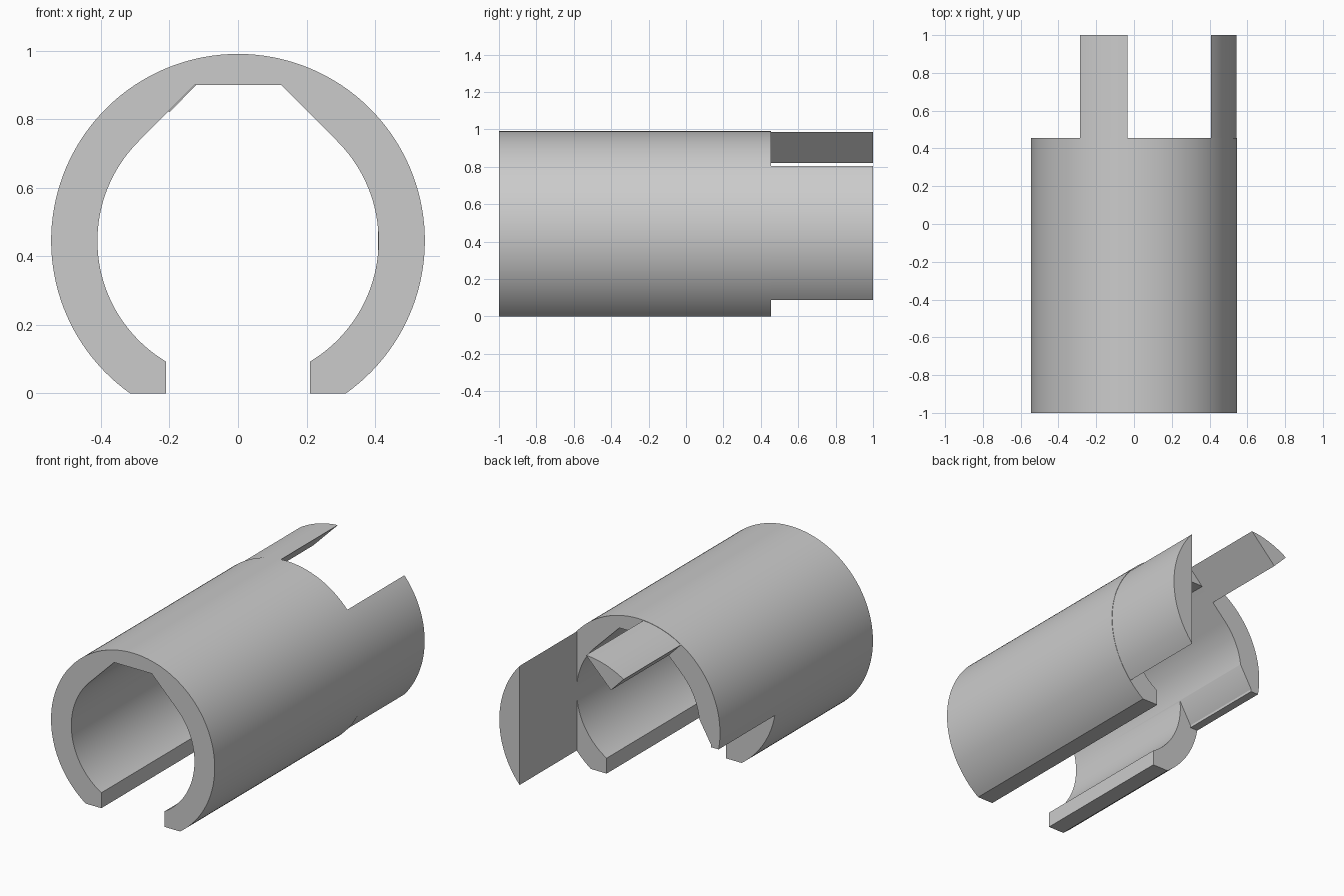
import bpy
import bmesh
from math import sin, cos, acos, asin, pi

R_OUT, R_IN, R_TAB, AXIS_Z = 0.545, 0.41, 0.543, 0.445
FRONT, SHOULDER, BACK = -1.0, 0.455, 1.0

cube = bpy.data.objects.get("Cube")
if cube:
    bpy.data.objects.remove(cube, do_unlink=True)

grey = bpy.data.materials.new("plain_grey")
grey.use_nodes = True
colour = (0.6, 0.6, 0.6, 1)
grey.diffuse_color = colour
grey.node_tree.nodes["Principled BSDF"].inputs["Base Color"].default_value = colour


def arc(radius, start, end, steps):
    """Points (x, z) on a circle around the tube axis."""
    angles = [start + (end - start) * i / steps for i in range(steps + 1)]
    return [(radius * cos(a), AXIS_Z + radius * sin(a)) for a in angles]


def prism(name, outline, y0, y1):
    """Extrude an (x, z) outline along y."""
    bm = bmesh.new()
    face = bm.faces.new([bm.verts.new((x, y0, z)) for x, z in outline])
    made = bmesh.ops.extrude_face_region(bm, geom=[face])["geom"]
    verts = [g for g in made if isinstance(g, bmesh.types.BMVert)]
    bmesh.ops.translate(bm, verts=verts, vec=(0, y1 - y0, 0))
    bmesh.ops.recalc_face_normals(bm, faces=bm.faces)
    mesh = bpy.data.meshes.new(name)
    bm.to_mesh(mesh)
    bm.free()
    mesh.materials.append(grey)
    obj = bpy.data.objects.new(name, mesh)
    bpy.context.collection.objects.link(obj)
    return obj


def activate(obj):
    bpy.ops.object.select_all(action="DESELECT")
    obj.select_set(True)
    bpy.context.view_layer.objects.active = obj


# Slotted tube: half section from slot lip to crown, then mirrored
outer = arc(R_OUT, -asin(AXIS_Z / R_OUT), pi / 2, 56)
inner = arc(R_IN, pi / 4, -acos(0.21 / R_IN), 44)
lip = [(0.21, 0.0)]
notch = [(0.125, 0.9)]
right_half = notch + inner + lip + outer
left_half = [(-x, z) for x, z in reversed(right_half[:-1])]
body = prism("slotted_tube", right_half + left_half, FRONT, SHOULDER)

# Side cutout at the rear of the lower wall
cutter = prism("side_cutout", [(-0.7, -0.1), (-0.1, -0.1), (-0.1, 0.3), (-0.3, 0.5),
                               (-0.403, 0.5), (-0.485, 0.36), (-0.485, 0.345),
                               (-0.7, 0.345)], -0.08, 0.6)
cutter.hide_render = True
cut = body.modifiers.new("cutout", "BOOLEAN")
cut.operation = "DIFFERENCE"
cut.solver = "EXACT"
cut.object = cutter
activate(body)
bpy.ops.object.modifier_apply(modifier=cut.name)
bpy.data.objects.remove(cutter, do_unlink=True)

# Flat-backed side tab
half = acos(0.408 / R_TAB)
side_tab = prism("side_tab", arc(R_TAB, -half, half, 32), SHOULDER, BACK)

# Wedge-shaped top tab
top_arc = arc(R_TAB, acos(-0.035 / R_TAB), acos(-0.285 / R_TAB), 12)
top_tab = prism("top_tab", top_arc + [(-0.2, 0.82)], SHOULDER, BACK)

for part in (body, side_tab, top_tab):
    activate(part)
    bpy.ops.object.shade_smooth_by_angle(angle=pi / 7)
